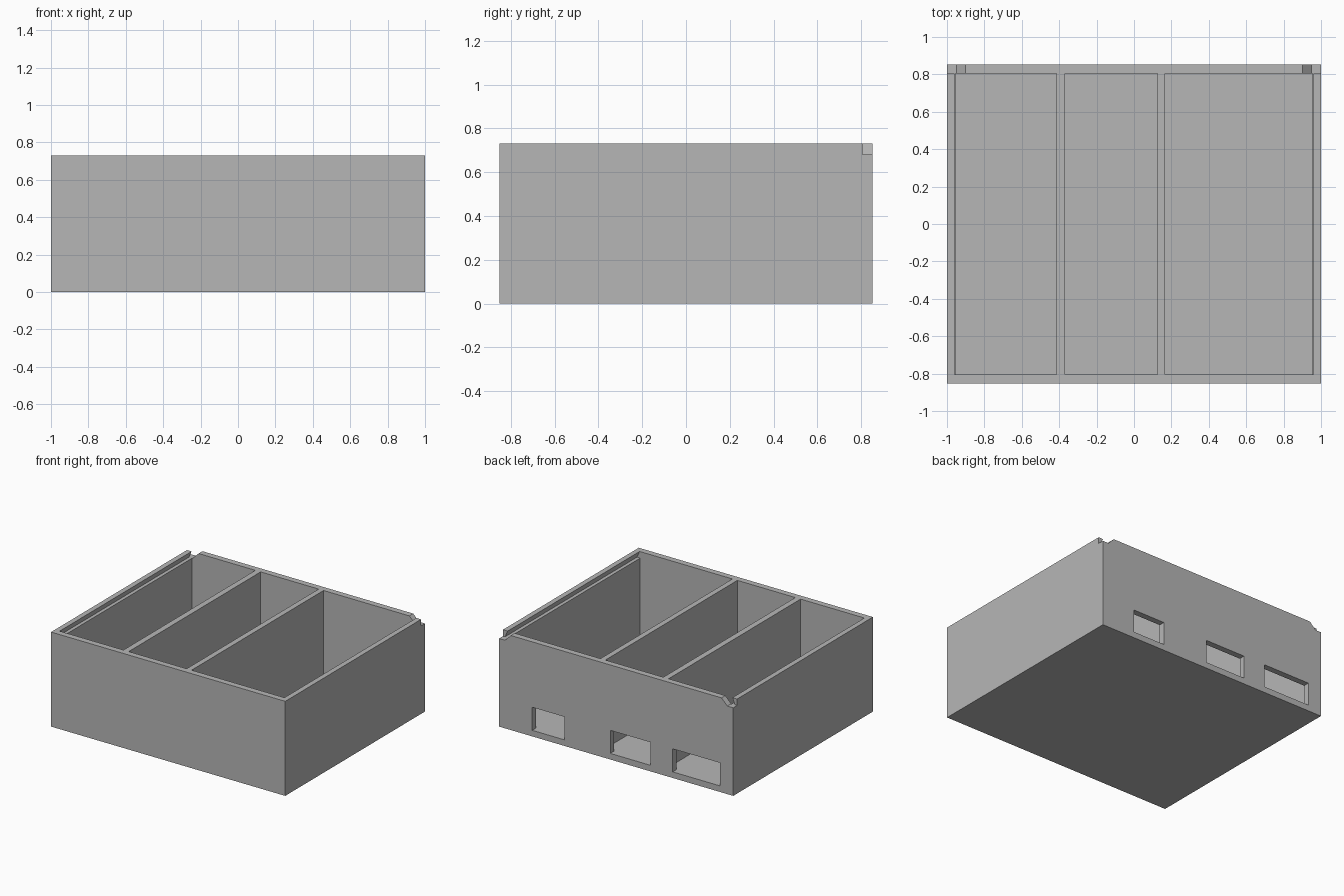
import bpy

old = bpy.data.objects.get("Cube")
if old:
    bpy.data.objects.remove(old, do_unlink=True)

HEIGHT, DEPTH, WALL = 0.73, 0.852, 0.047
INNER_Y = DEPTH - WALL
LEDGE = 0.68                     # height of the lid track
OVER = HEIGHT + 0.05             # cutters reach past the rim

grey = bpy.data.materials.new("light grey")
grey.use_nodes = True
grey.diffuse_color = (0.47, 0.47, 0.47, 1)
grey.node_tree.nodes["Principled BSDF"].inputs["Base Color"].default_value = grey.diffuse_color


def prism(name, profile, y0, y1):
    """Extrude an (x, z) profile along y."""
    n = len(profile)
    verts = [(x, y, z) for y in (y0, y1) for x, z in profile]
    faces = [tuple(range(n)), tuple(range(2 * n - 1, n - 1, -1))]
    faces += [(i, i + n, (i + 1) % n + n, (i + 1) % n) for i in range(n)]
    mesh = bpy.data.meshes.new(name)
    mesh.from_pydata(verts, [], faces)
    # make all normals point outward
    import bmesh
    bm = bmesh.new()
    bm.from_mesh(mesh)
    bmesh.ops.recalc_face_normals(bm, faces=bm.faces)
    bm.to_mesh(mesh)
    bm.free()
    mesh.materials.append(grey)
    obj = bpy.data.objects.new(name, mesh)
    bpy.context.collection.objects.link(obj)
    return obj


def rect(x0, x1, z0, z1):
    return [(x0, z0), (x1, z0), (x1, z1), (x0, z1)]


# Solid block that becomes the tray
tray = prism("divided_tray", rect(-1, 1, 0, HEIGHT), -DEPTH, DEPTH)
cutters = []

# Three compartments, leaving two dividers
for x0, x1 in [(-0.955, -0.415), (-0.37, 0.125), (0.167, 0.955)]:
    cutters.append(prism("compartment_cutter", rect(x0, x1, WALL, OVER), -INNER_Y, INNER_Y))

# A window through the back wall into each compartment
for x0, x1 in [(-0.885, -0.483), (-0.295, 0.05), (0.44, 0.717)]:
    cutters.append(prism("window_cutter", rect(x0, x1, WALL, 0.225), INNER_Y - 0.1, DEPTH + 0.1))

# Undercut lid tracks in the side walls, and sloped notches at the back corners
track = [(0.93, LEDGE), (0.982, LEDGE), (0.96, HEIGHT), (0.96, OVER), (0.93, OVER)]
notch = [(0.95, LEDGE), (1.1, LEDGE), (1.1, OVER), (0.85, OVER)]
for side in (-1, 1):
    cutters.append(prism("track_cutter", [(side * x, z) for x, z in track], -INNER_Y, INNER_Y))
    cutters.append(prism("notch_cutter", [(side * x, z) for x, z in notch], INNER_Y, DEPTH + 0.1))

for cutter in cutters:
    cutter.hide_render = True
    mod = tray.modifiers.new(cutter.name, "BOOLEAN")
    mod.operation = "DIFFERENCE"
    mod.solver = "EXACT"
    mod.object = cutter

# Bake the cuts and remove the cutters
bpy.context.view_layer.update()
graph = bpy.context.evaluated_depsgraph_get()
result = bpy.data.meshes.new_from_object(tray.evaluated_get(graph))
tray.modifiers.clear()
tray.data = result
tray.data.name = "divided_tray"
for cutter in cutters:
    bpy.data.objects.remove(cutter, do_unlink=True)
